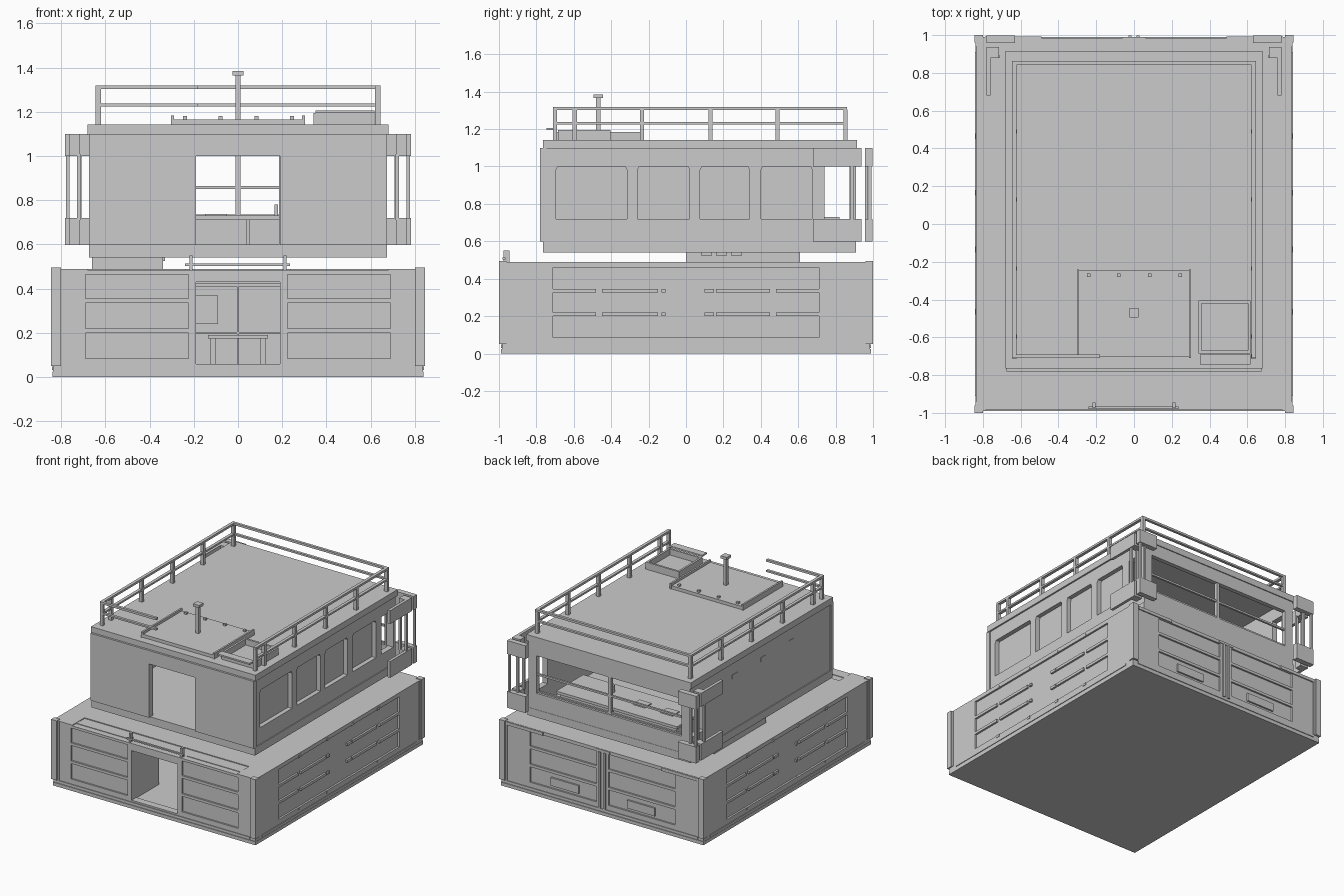
import bpy, bmesh


def add_box(bm, b):
    x0, x1, y0, y1, z0, z1 = b
    v = [bm.verts.new((x, y, z)) for z in (z0, z1)
         for x, y in ((x0, y0), (x1, y0), (x1, y1), (x0, y1))]
    for f in ((3, 2, 1, 0), (4, 5, 6, 7), (0, 1, 5, 4), (1, 2, 6, 5), (2, 3, 7, 6), (3, 0, 4, 7)):
        bm.faces.new([v[i] for i in f])


def finish(name, bm):
    bmesh.ops.recalc_face_normals(bm, faces=bm.faces)
    me = bpy.data.meshes.new(name)
    bm.to_mesh(me)
    bm.free()
    ob = bpy.data.objects.new(name, me)
    bpy.context.collection.objects.link(ob)
    return ob


def boxes(name, *bs):
    bm = bmesh.new()
    for b in bs:
        add_box(bm, b)
    return finish(name, bm)


def mx(*bs):
    """Boxes plus their mirror images across x = 0."""
    return list(bs) + [(-b[1], -b[0], *b[2:]) for b in bs]


def window_cutter(y0, y1, z0, z1, c=0.02):
    bm = bmesh.new()
    prof = [(y0 + c / 2, z0), (y1 - c / 2, z0), (y1 - c / 2, z1 - c), (y1 - c, z1), (y0 + c, z1), (y0 + c / 2, z1 - c)]
    f = bm.faces.new([bm.verts.new((0.635, y, z)) for y, z in prof])
    r = bmesh.ops.extrude_face_region(bm, geom=[f])
    bmesh.ops.translate(bm, vec=(0.2, 0, 0), verts=[g for g in r["geom"] if isinstance(g, bmesh.types.BMVert)])
    bm.faces.ensure_lookup_table()
    if len(bm.faces) < 8:  # close the starting side
        bmesh.ops.holes_fill(bm, edges=bm.edges)
    return finish("window_cutter", bm)


def cut(ob, cutter):
    cutter.hide_render = True
    m = ob.modifiers.new("cut", 'BOOLEAN')
    m.operation = 'DIFFERENCE'
    m.solver = 'EXACT'
    m.object = cutter
    bpy.context.view_layer.objects.active = ob
    bpy.ops.object.modifier_apply(modifier=m.name)
    bpy.data.objects.remove(cutter)


ROWS = ((0.085, 0.20), (0.22, 0.335), (0.355, 0.465))

# Lower deck: hollow hull with panel recesses and front entry
hull = boxes("lower_hull", (-0.836, 0.836, -0.985, 0.985, 0.005, 0.484))
cut(hull, boxes("cavity", (-0.78, 0.78, -0.93, 0.93, 0.055, 0.46)))
cut(hull, boxes("entry", (-0.19, 0.19, -1.1, -0.9, 0.06, 0.43)))
cut(hull, boxes("front_recess", *mx(*[(0.225, 0.69, -1.1, -0.972, a, b) for a, b in ROWS])))
cut(hull, boxes("back_recess", *mx(*[(0.05, 0.6, 0.972, 1.1, a, b) for a, b in ROWS])))
cut(hull, boxes("side_recess", *mx((0.822, 0.9, -0.71, 0.71, 0.085, 0.46))))

# Slats on the sides, broken at the rib positions
SEG = ((-0.71, -0.48), (-0.45, -0.15), (-0.13, -0.11), (0.10, 0.15), (0.16, 0.18), (0.18, 0.45), (0.48, 0.71))
boxes("side_slats", *mx(*[(0.815, 0.836, a, b, z, z + 0.02)
                          for a, b in SEG for z in (0.2, 0.325)]))
boxes("side_tabs", *mx(*[(0.825, 0.839, y, y + 0.03, z, z + 0.018)
                         for y in (-0.48, -0.15, 0.15, 0.45) for z in (0.068, 0.457)]))

# Plinth, rub rails, corner posts
boxes("base_plinth", (-0.838, 0.838, -0.99, 0.99, 0, 0.025))
boxes("base_rails", *mx((0.82, 0.841, -0.91, 0.91, 0.032, 0.048)),
      (-0.79, 0.79, -0.99, -0.97, 0.03, 0.048), (-0.79, 0.79, 0.97, 0.99, 0.03, 0.048))
boxes("corner_posts", *mx(*[b for s in (-1, 1) for b in (
    (0.80, 0.845, min(s, s * 0.96), max(s, s * 0.96), 0.05, 0.495),
    (0.785, 0.84, min(s * .99, s * 0.943), max(s * .99, s * 0.943), 0.05, 0.489))]))

# Deck plates, raised everywhere but the front strip
boxes("deck_plates", (-0.836, 0.836, -0.84, 0.985, 0.482, 0.49),
      *mx((0.68, 0.836, -0.985, -0.84, 0.482, 0.49)),
      *mx((0.235, 0.68, -0.94, -0.90, 0.482, 0.488)))
boxes("front_deck_rail", (-0.24, 0.235, -0.98, -0.965, 0.503, 0.513),
      *mx((0.205, 0.22, -0.975, -0.945, 0.484, 0.55)))

# Back centre post, vents and top trim
boxes("back_centre_post", *mx((0.012, 0.03, 0.98, 0.997, 0.05, 0.47)), (-0.06, 0.06, 0.975, 0.99, 0.47, 0.488))
boxes("back_vents", *mx((0.2, 0.43, 0.96, 0.985, 0.105, 0.165)))
boxes("back_top_trim", *mx((0.49, 0.79, 0.975, 0.993, 0.465, 0.488)))

# Entry lobby walls and table
boxes("lobby_walls", (-0.21, -0.19, -0.95, -0.66, 0.05, 0.47), (-0.19, -0.09, 0.6, 0.62, 0.24, 0.37))
boxes("lobby_table", (-0.135, 0.135, 0.3, 0.55, 0.175, 0.19),
      *mx((0.1, 0.125, 0.32, 0.345, 0.05, 0.18), (0.1, 0.125, 0.5, 0.525, 0.05, 0.18)))
boxes("lobby_back_frame", (-0.19, 0.19, 0.9, 0.935, 0.195, 0.205), (-0.004, 0.004, 0.9, 0.935, 0.05, 0.41),
      (-0.19, 0.19, 0.9, 0.935, 0.41, 0.425))

# Block and brackets carrying the cabin
boxes("stair_block", (-0.66, -0.34, 0, 0.61, 0.48, 0.56))
boxes("block_brackets", *[(-0.342, -0.33, y, y + 0.06, 0.525, 0.54) for y in (0.08, 0.16, 0.24)])

# Upper cabin shell; side windows are recessed panes
boxes("cabin_floor", (-0.675, 0.675, -0.765, 0.91, 0.54, 0.598))
boxes("cabin_roof", (-0.68, 0.68, -0.765, 0.915, 1.095, 1.142))
cabin = boxes("cabin_walls", (-0.668, 0.668, -0.765, 0.908, 0.59, 1.1))
cut(cabin, boxes("cavity", (-0.625, 0.625, -0.735, 0.875, 0.5, 1.2)))
cut(cabin, boxes("doorway", (-0.19, 0.185, -0.9, -0.7, 0.599, 1.0)))
cut(cabin, boxes("back_window", (-0.6, 0.6, 0.8, 1.0, 0.72, 1.0)))
cut(cabin, boxes("corner_windows", *mx((0.61, 0.7, 0.74, 0.88, 0.72, 1.0))))
for a, b in ((-0.705, -0.305), (-0.27, 0.03), (0.065, 0.35), (0.39, 0.685)):
    cut(cabin, window_cutter(a, b, 0.72, 1.0))
boxes("front_wall_trim", *mx((0.19, 0.675, -0.78, -0.745, 0.598, 1.1)), (-0.19, 0.19, -0.78, -0.745, 1.0, 1.1))
boxes("left_wall_marks", *[b for y in (-0.29, 0.045, 0.38) for b in (
    (-0.671, -0.66, y - 0.03, y + 0.03, 0.995, 1.005), (-0.671, -0.66, y + 0.02, y + 0.03, 0.975, 1.0))])

# Back window rails and control desk
boxes("back_window_rail", (-0.6, 0.6, 0.885, 0.9, 0.85, 0.864), (-0.012, 0.012, 0.88, 0.905, 0.72, 1.0),
      (-0.6, 0.6, 0.885, 0.9, 0.725, 0.735))
boxes("control_desk", (-0.5, 0.5, 0.5, 0.82, 0.71, 0.73), (0.05, 0.48, 0.52, 0.8, 0.598, 0.71),
      (-0.48, 0.04, 0.56, 0.8, 0.598, 0.71))
boxes("desk_consoles", (0.165, 0.18, 0.6, 0.63, 0.73, 0.78), (-0.15, -0.05, 0.62, 0.7, 0.73, 0.737),
      (-0.38, -0.28, 0.62, 0.7, 0.73, 0.737))

# Corner wing bands at the back, top and bottom, with posts between
wing = []
for z0, z1 in ((0.598, 0.72), (1.0, 1.1)):
    wing += [(0.76, 0.782, 0.68, 0.9, z0, z1), (0.715, 0.782, 0.88, 0.937, z0, z1),
             (0.63, 0.782, 0.957, 0.997, z0, z1)]
boxes("wing_bands", *mx(*wing))
boxes("wing_posts", *mx(*[(x - 0.008, x + 0.008, y - 0.008, y + 0.008, 0.71, 1.01)
                          for x, y in ((0.72, 0.888), (0.77, 0.888), (0.715, 0.965), (0.77, 0.985))]))

# Roof railing: sides, back, and a short front piece
rails = []
for z0, z1 in ((1.225, 1.238), (1.302, 1.318)):
    rails += mx((0.622, 0.645, -0.71, 0.862, z0, z1))
    rails += [(-0.622, 0.622, 0.842, 0.862, z0, z1), (-0.645, -0.18, -0.71, -0.69, z0, z1)]
boxes("roof_rails", *rails)
boxes("roof_rail_posts", *mx(*[(0.62, 0.645, y - 0.011, y + 0.011, 1.14, 1.305)
                               for y in (-0.70, -0.595, -0.235, 0.13, 0.49, 0.852)]))

# Roof hatch, bolts, mast and tray
boxes("roof_hatch", (-0.29, 0.29, -0.705, -0.245, 1.14, 1.166))
boxes("hatch_side_bars", *mx((0.29, 0.303, -0.71, -0.24, 1.14, 1.184)))
boxes("hatch_bolts", *[(x - 0.009, x + 0.009, -0.28, -0.262, 1.165, 1.18) for x in (-0.24, -0.08, 0.083, 0.245)])
boxes("roof_mast", (-0.012, 0.012, -0.482, -0.458, 1.165, 1.37), (-0.025, 0.025, -0.495, -0.445, 1.365, 1.385))
tray = boxes("roof_tray", (0.342, 0.618, -0.685, -0.405, 1.14, 1.195))
cut(tray, boxes("tray_hole", (0.357, 0.603, -0.67, -0.42, 1.15, 1.3)))
boxes("tray_lip", (0.35, 0.618, -0.745, -0.69, 1.195, 1.207))
